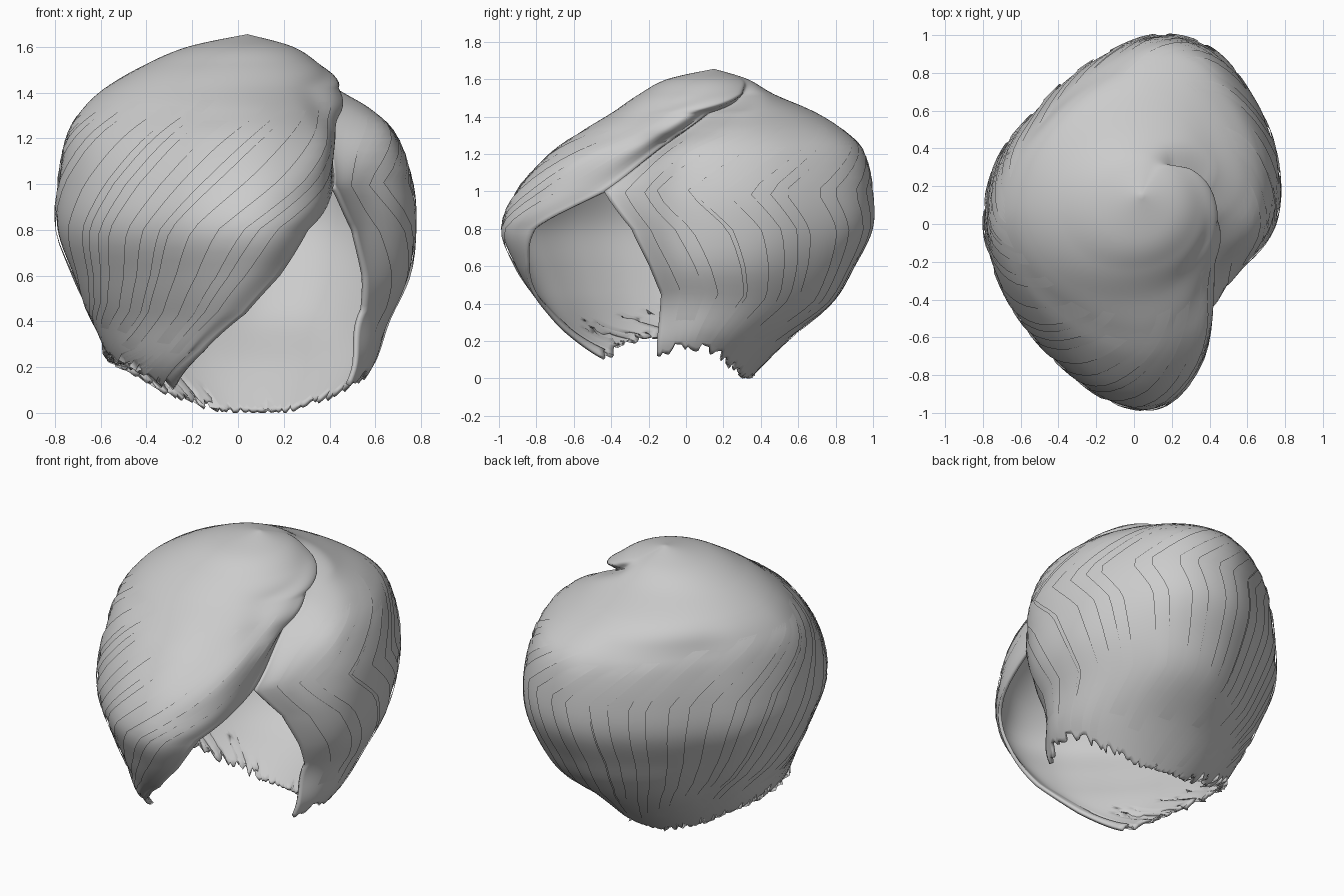
import bpy, bmesh, math, random
from mathutils import Vector

if "Cube" in bpy.data.objects:
    bpy.data.objects.remove(bpy.data.objects["Cube"])
random.seed(4)

# Height, left, right, front and back extent of each level
LEVELS = [Vector(p) for p in (
    (0, -.33, .42, -.50, .33), (.2, -.52, .58, -.69, .53), (.4, -.63, .66, -.83, .77),
    (.6, -.71, .75, -.93, .89), (.8, -.78, .775, -1, .985), (1, -.775, .765, -.92, .99),
    (1.2, -.74, .7, -.74, .95), (1.32, -.68, .6, -.57, .85), (1.42, -.58, .46, -.4, .7),
    (1.52, -.41, .36, -.25, .47), (1.6, -.22, .24, -.1, .33), (1.655, .04, .04, .15, .15))]
TOP = len(LEVELS) - 1
# Angles of the opening's two edges per level; they meet in the parting
SIDE_EDGE = [-15, -13, -11, -16, -24, -41, -24, -9, 2, 42, 65, 70]
FRINGE_EDGE = [228, 253, 273, 285, 296] + [a + 360 for a in SIDE_EDGE[5:]]
# Outline radius and rim height, every 20 degrees
OUTLINE = [.96, 1.035, 1.05, 1.07, 1.02, .93, .89, .9, .98,
           1.01, .955, .907, .9, .95, .985, .91, .75, .76]
RIM = [.17, .14, .07, .02, 0, .02, .06, .12, .2, .24, .22, .14, .1, .1, .1, .1, .1, .13]


def spline(values, t, loop=False):
    n = len(values)
    i = math.floor(t) if loop else max(0, min(n - 2, math.floor(t)))
    f = t - i
    a, b, c, d = [values[k % n if loop else max(0, min(n - 1, k))] for k in range(i - 1, i + 3)]
    return b + (c - a) * (f / 2) + (a * 2 - b * 5 + c * 4 - d) * (f * f / 2) \
        + (b * 3 - a - c * 3 + d) * (f ** 3 / 2)


def linear(values, t):
    i = min(len(values) - 2, int(t))
    return values[i] + (values[i + 1] - values[i]) * (t - i)


def smooth(a, b, x):
    x = max(0, min(1, (x - a) / (b - a)))
    return x * x * (3 - 2 * x)


def surface(u, v, lift=0.0, ragged=0.0):
    """Point on the hair: u climbs the levels, v runs from side edge to fringe edge."""
    start, end = linear(SIDE_EDGE, u), linear(FRINGE_EDGE, u)
    angle = start + (end - start) * v
    if u < 3:
        rim = spline(RIM, angle / 20, True) + ragged
        u = max(0, u + rim * 5 * (1 - u / 3))
    z, left, right, front, back = spline(LEVELS, u)
    k = smooth(1.1, 1.6, z)
    cx, cy = k * (left + right) / 2, k * (front + back) / 2
    # Outline, rounder near the rim and the crown
    r = spline(OUTLINE, angle / 20, True)
    r += (1.04 - r) * (1 - smooth(0, .45, z)) + (1 - r) * smooth(1.25, 1.5, z)
    # Tuck in both sides of the parting and roll the edges of the opening
    gap = min(v, 1 - v) * (end - start)
    depth = .03 + .17 * smooth(.95, 1.3, z) * (1 - smooth(1.5, 1.6, z))
    width = 7 if v > .5 else 11
    r *= 1 - depth * math.exp(-(gap / width) ** 2)
    r += .05 * smooth(.9, 1.2, z) * (1 - smooth(1.4, 1.6, z)) * \
        math.exp(-((gap - 25) / 14) ** 2) * (v > .5)
    c, s = math.cos(math.radians(angle)), math.sin(math.radians(angle))
    x = r * c * ((right - cx) if c > 0 else (cx - left))
    y = r * s * ((back - cy) if s > 0 else (cy - front))
    flat = 1 - smooth(1.3, 1.6, z)
    out = Vector((x, y, 0)).normalized() * flat + Vector((0, 0, 1 - flat))
    return Vector((cx + x, cy + y, z)) + out * lift


def patch(name, u0, u1, v0, v1, rows, cols, lift=0.0, rag=0.0, thick=0.0):
    bm = bmesh.new()
    teeth = [random.uniform(-rag, rag) for _ in range(cols + 1)]
    grid = []
    for i in range(rows + 1):
        f = i / rows
        u = u0 + (u1 - u0) * f
        grid.append([bm.verts.new(surface(u, v0 + (v1 - v0) * j / cols,
                                          lift * math.sin(math.pi * f) ** .5 if lift else 0,
                                          teeth[j] * max(0, 1 - 4 * f)))
                     for j in range(cols + 1)])
    for a, b in zip(grid, grid[1:]):
        for j in range(cols):
            bm.faces.new((a[j], a[j + 1], b[j + 1], b[j]))
    bmesh.ops.remove_doubles(bm, verts=bm.verts, dist=.0005)
    me = bpy.data.meshes.new(name)
    bm.to_mesh(me)
    bm.free()
    ob = bpy.data.objects.new(name, me)
    bpy.context.collection.objects.link(ob)
    me.materials.append(hair)
    if thick:
        mod = ob.modifiers.new("thickness", 'SOLIDIFY')
        mod.thickness, mod.offset = thick, -1
    for o in bpy.context.selected_objects:
        o.select_set(False)
    ob.select_set(True)
    bpy.context.view_layer.objects.active = ob
    bpy.ops.object.shade_smooth_by_angle(angle=math.radians(50))
    return ob


hair = bpy.data.materials.new("light grey hair")
hair.use_nodes = True
hair.diffuse_color = (.6, .6, .6, 1)
hair.node_tree.nodes["Principled BSDF"].inputs["Base Color"].default_value = (.6, .6, .6, 1)

# Main hair shell with the face opening and ragged lower rim
patch("hair_shell", 0, TOP, 0, 1, 88, 150, rag=.025, thick=.02)

# Thin overlapping locks lying on the shell
for n in range(22):
    v = .03 + n * .043 + random.uniform(-.008, .008)
    low = random.uniform(.1, 1.2)
    patch("hair_lock_%02d" % (n + 1), low, random.uniform(6, 7.5),
          v, v + random.uniform(.015, .035), 24, 4, lift=.01)
